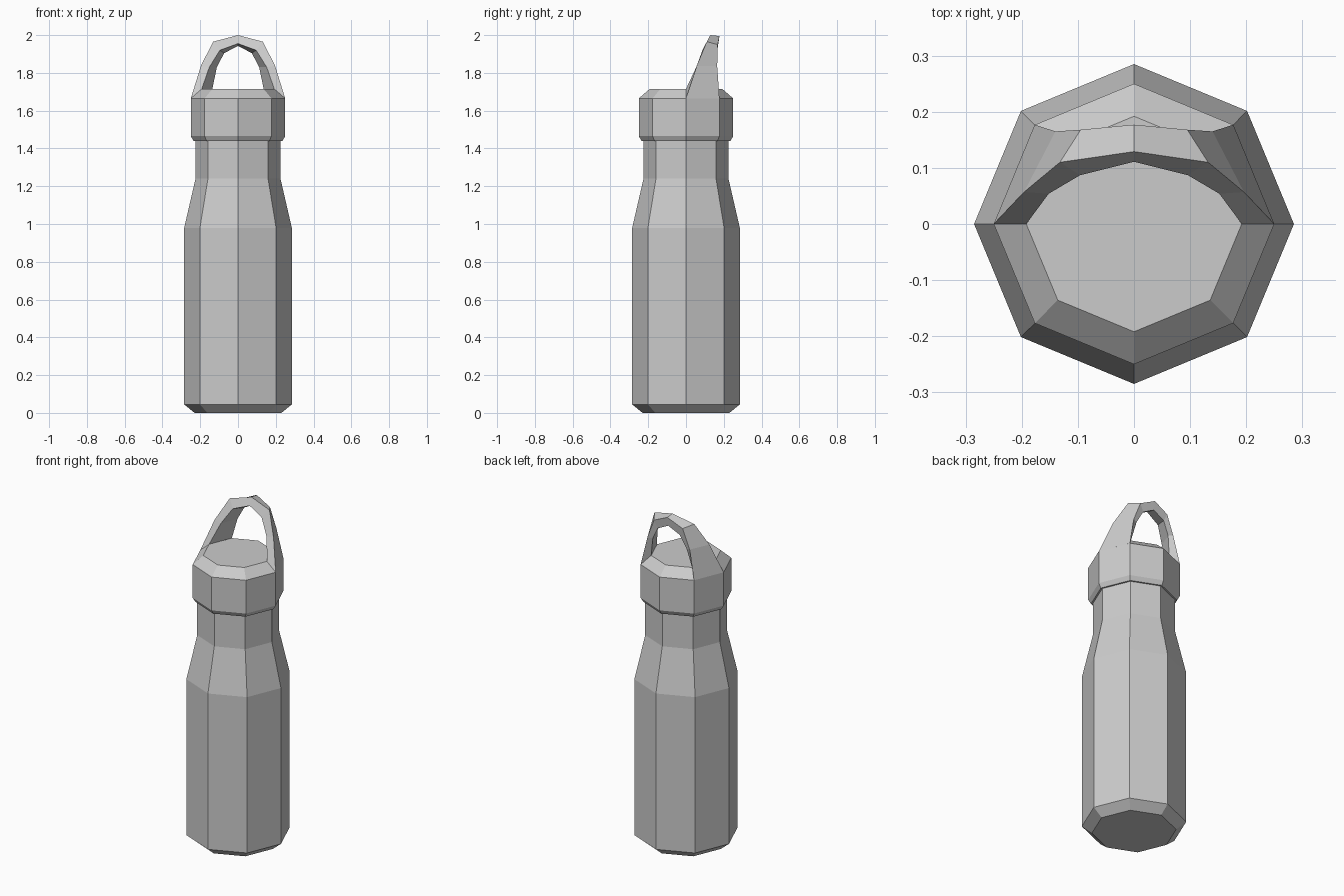
import bpy
import bmesh
from math import cos, sin, tau

if "Cube" in bpy.data.objects:
    bpy.data.objects.remove(bpy.data.objects["Cube"])

SIDES = 8


def make_object(name, bm):
    bmesh.ops.recalc_face_normals(bm, faces=bm.faces)
    mesh = bpy.data.meshes.new(name)
    bm.to_mesh(mesh)
    bm.free()
    obj = bpy.data.objects.new(name, mesh)
    bpy.context.collection.objects.link(obj)
    return obj


def bridge(bm, rings):
    for a, b in zip(rings, rings[1:]):
        n = len(a)
        for i in range(n):
            j = (i + 1) % n
            bm.faces.new((a[i], a[j], b[j], b[i]))


def turned(name, profile, cap_bottom=False, cap_top=False):
    """Octagonal turned part from (radius, z) pairs."""
    bm = bmesh.new()
    rings = [[bm.verts.new((r * cos(tau * i / SIDES), r * sin(tau * i / SIDES), z))
              for i in range(SIDES)] for r, z in profile]
    bridge(bm, rings)
    if cap_bottom:
        bm.faces.new(rings[0])
    if cap_top:
        bm.faces.new(rings[-1])
    return make_object(name, bm)


# Bottle body: chamfered base, straight wall, shoulder, neck
turned("bottle_body", [(0.23, 0), (0.285, 0.045), (0.285, 0.98),
                       (0.225, 1.24), (0.225, 1.44)], cap_bottom=True)

# Lid with chamfered rims
turned("lid", [(0.225, 1.44), (0.235, 1.44), (0.25, 1.465),
               (0.25, 1.665), (0.192, 1.715)], cap_top=True)

# Carry loop: half arch of four-sided sections rising from the lid chamfer
# section order: outer front, inner front, inner back, outer back
sections = [
    [(0.25, 0, 1.665), (0.192, 0, 1.715), (0.136, 0.136, 1.715), (0.177, 0.177, 1.665)],
    [(0.196, 0.057, 1.838), (0.152, 0.054, 1.83), (0.112, 0.155, 1.83), (0.14, 0.165, 1.835)],
    [(0.132, 0.11, 1.965), (0.096, 0.087, 1.92), (0.073, 0.164, 1.905), (0.095, 0.168, 1.95)],
    [(0, 0.129, 2.0), (0, 0.111, 1.955), (0, 0.168, 1.942), (0, 0.177, 1.995)],
]
bm = bmesh.new()
bridge(bm, [[bm.verts.new(p) for p in s] for s in sections])
loop = make_object("carry_loop", bm)
mirror = loop.modifiers.new("mirror", 'MIRROR')
mirror.use_axis[0] = True
